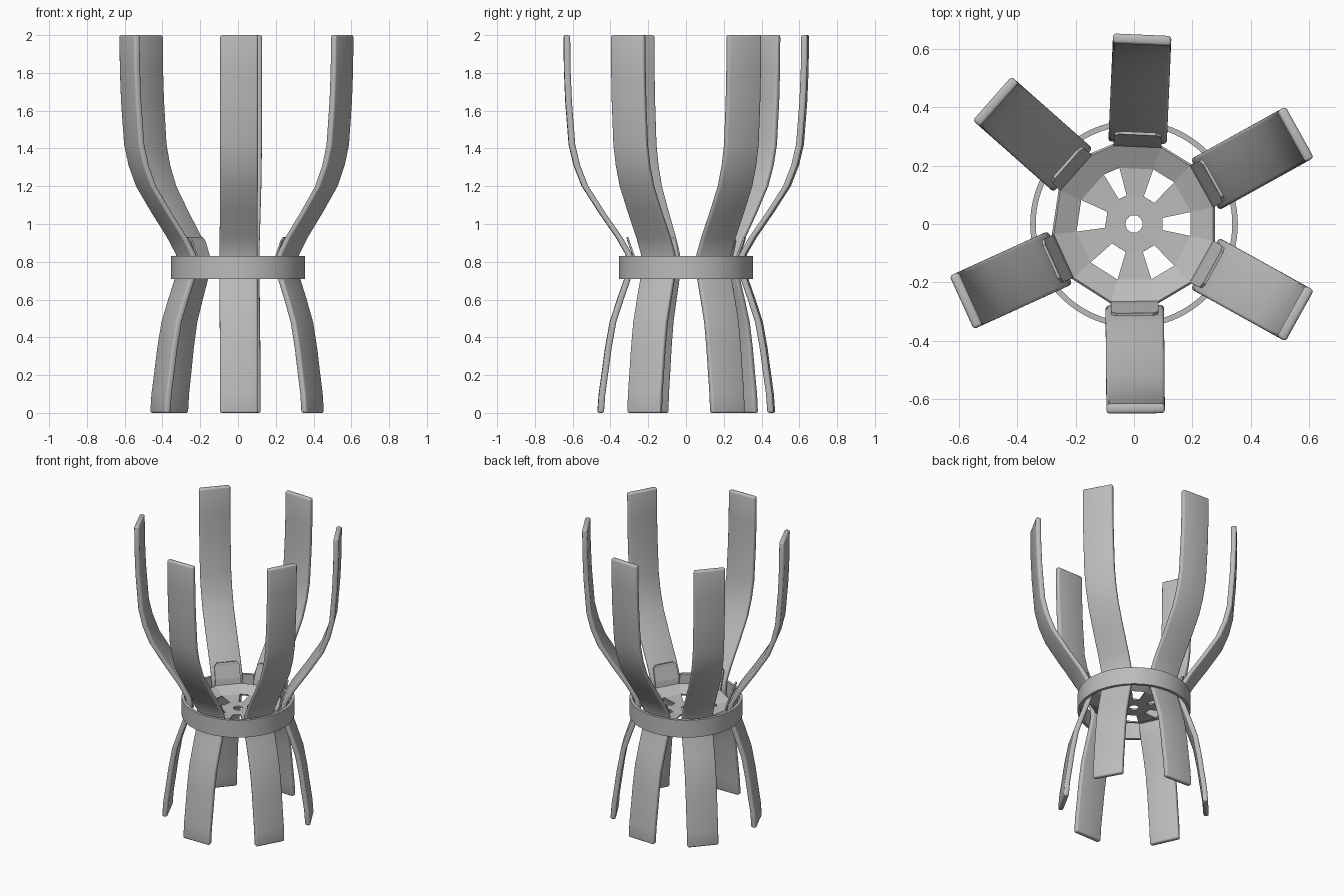
import bpy, bmesh, math
from mathutils import Vector

if "Cube" in bpy.data.objects:
    bpy.data.objects.remove(bpy.data.objects["Cube"])

mat = bpy.data.materials.new("plain grey")
mat.diffuse_color = (0.5, 0.5, 0.5, 1)
mat.use_nodes = True
mat.node_tree.nodes["Principled BSDF"].inputs["Base Color"].default_value = mat.diffuse_color

STRAPS = [29, 87.5, 138.5, 204.5, 270.5, 331]   # strap directions in degrees
# strap centre line: (radius, height)
PATH = [(.452, 0), (.445, .1), (.428, .22), (.412, .34), (.387, .48), (.348, .6),
        (.313, .7), (.295, .77), (.303, .84), (.355, .93), (.445, 1.06),
        (.535, 1.2), (.578, 1.31), (.604, 1.42), (.622, 1.65), (.629, 1.82), (.631, 2)]


def polar(r, deg, z):
    a = math.radians(deg)
    return Vector((r * math.cos(a), r * math.sin(a), z))


def finish(bm, name, smooth=True, mods=()):
    bmesh.ops.recalc_face_normals(bm, faces=bm.faces)
    me = bpy.data.meshes.new(name)
    bm.to_mesh(me)
    bm.free()
    ob = bpy.data.objects.new(name, me)
    bpy.context.collection.objects.link(ob)
    me.materials.append(mat)
    bpy.ops.object.select_all(action='DESELECT')
    ob.select_set(True)
    bpy.context.view_layer.objects.active = ob
    for kind, props in mods:
        m = ob.modifiers.new(kind, kind)
        for k, v in props.items():
            setattr(m, k, v)
        bpy.ops.object.modifier_apply(modifier=m.name)
    if smooth:
        bpy.ops.object.shade_smooth_by_angle(angle=math.radians(40))
    return ob


def sweep(rows, bm, closed=False):
    # join successive loops of vertices into a tube
    n = len(rows[0])
    pairs = list(zip(rows, rows[1:])) + ([(rows[-1], rows[0])] if closed else [])
    for a, b in pairs:
        for i in range(n):
            j = (i + 1) % n
            bm.faces.new((a[i], a[j], b[j], b[i]))


# curved straps with rounded edges
for k, deg in enumerate(STRAPS):
    bm = bmesh.new()
    out = polar(1, deg, 0)
    side = polar(1, deg + 90, 0)
    rows = []
    for r, z in PATH:
        c = out * r + Vector((0, 0, z))
        rows.append([bm.verts.new(c + out * (.017 * u) + side * (.1 * v))
                     for u, v in ((-1, -1), (1, -1), (1, 1), (-1, 1))])
    sweep(rows, bm)
    bm.faces.new(rows[0])
    bm.faces.new(rows[-1])
    finish(bm, f"strap_{k + 1}", mods=[("BEVEL", dict(
        width=.011, segments=3, limit_method='ANGLE', angle_limit=math.radians(50)))])

# outer band
bm = bmesh.new()
rows = [[bm.verts.new(polar(r, i * 360 / 96, z))
         for r, z in ((.336, .71), (.355, .71), (.355, .83), (.336, .83))]
        for i in range(96)]
sweep(rows, bm, closed=True)
finish(bm, "outer_band")

# dished hub with six openings and upturned tabs
bm = bmesh.new()
angles = [d + s for d in STRAPS for s in (-17, 17)]
levels = [(.03, .745), (.1, .745), (.2, .75), (.28, .79)]
grid = [[bm.verts.new(polar(r, a, z)) for r, z in levels] for a in angles]
for i in range(12):
    j = (i + 1) % 12
    for l in range(3):
        if i % 2 == 1 and l == 1:      # opening between two straps
            continue
        bm.faces.new((grid[i][l], grid[i][l + 1], grid[j][l + 1], grid[j][l]))
for k, deg in enumerate(STRAPS):
    lo, hi = grid[2 * k][3], grid[2 * k + 1][3]
    out, side = polar(1, deg, 0), polar(1, deg + 90, 0)
    tip = [bm.verts.new(out * r + side * w + Vector((0, 0, z)))
           for r, w, z in ((.305, .08, .91), (.31, .062, .93), (.31, -.062, .93), (.305, -.08, .91))]
    mid = [bm.verts.new(out * .276 + side * w + Vector((0, 0, .83))) for w in (.082, -.082)]
    bm.faces.new((lo, hi, mid[0], mid[1]))
    bm.faces.new((mid[1], mid[0], tip[0], tip[3]))
    bm.faces.new((tip[3], tip[0], tip[1], tip[2]))
finish(bm, "hub", smooth=False, mods=[("SOLIDIFY", dict(thickness=.01, offset=0))])
